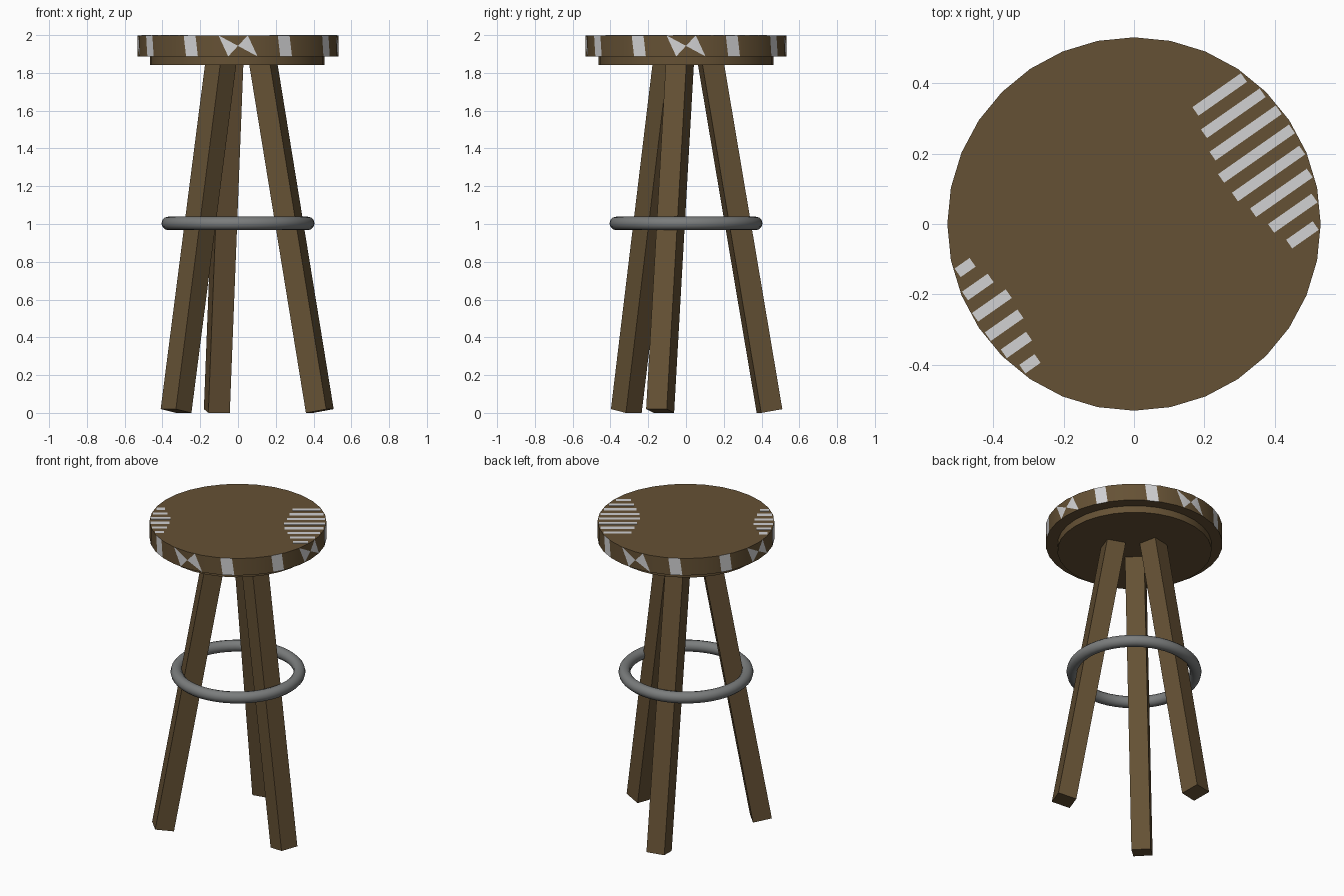
import bpy, bmesh, math
from mathutils import Vector, Matrix

if "Cube" in bpy.data.objects:
    bpy.data.objects.remove(bpy.data.objects["Cube"])


def material(name, rgb):
    m = bpy.data.materials.new(name)
    m.diffuse_color = (*rgb, 1)
    m.use_nodes = True
    m.node_tree.nodes["Principled BSDF"].inputs["Base Color"].default_value = m.diffuse_color
    return m


wood = material("brown wood", (0.131, 0.083, 0.035))
pale = material("pale grey", (0.64, 0.64, 0.65))
metal = material("grey metal", (0.195, 0.203, 0.203))


def finish(bm, name, mats, smooth=True):
    me = bpy.data.meshes.new(name)
    bm.to_mesh(me)
    bm.free()
    ob = bpy.data.objects.new(name, me)
    bpy.context.collection.objects.link(ob)
    for m in mats:
        me.materials.append(m)
    if smooth:
        bpy.ops.object.select_all(action='DESELECT')
        ob.select_set(True)
        bpy.context.view_layer.objects.active = ob
        bpy.ops.object.shade_smooth_by_angle(angle=math.radians(35))
    return ob


# Rim patches inside one facet, as (u, v) polygons; the flag marks pale ones
PLAIN = [(0, [(0, 0), (1, 0), (1, 1), (0, 1)])]
SLANT = [(0, [(0, 0), (.22, 0), (.08, 1), (0, 1)]),
         (1, [(.22, 0), (.90, 0), (.76, 1), (.08, 1)]),
         (0, [(.90, 0), (1, 0), (1, 1), (.76, 1)])]
BOW_LEFT = [(0, [(0, 0), (.5, 0), (0, 1)]),
            (1, [(.5, 0), (1, .5), (0, 1)]),
            (0, [(.5, 0), (1, 0), (1, .5)]),
            (0, [(1, .5), (1, 1), (0, 1)])]
BOW_RIGHT = [(p, [(1 - u, 1 - v) for u, v in poly]) for p, poly in BOW_LEFT]
PATTERN = {0: BOW_RIGHT, 2: SLANT, 5: SLANT, 7: BOW_LEFT}

# Seat: 32 facets, the patch pattern repeats every quarter turn
N, R, Z0, Z1 = 32, 0.531, 1.887, 1.999
corners = [Vector((R * math.cos(i * math.tau / N), R * math.sin(i * math.tau / N), 0))
           for i in range(N)]
bm = bmesh.new()
cache = {}


def rim_vert(i, u, v):
    key = (round((i + u) % N, 4), v)
    if key not in cache:
        co = corners[i].lerp(corners[(i + 1) % N], u)
        co.z = Z0 + (Z1 - Z0) * v
        cache[key] = bm.verts.new(co)
    return cache[key]


for i in range(N):
    for is_pale, poly in PATTERN.get(i % 8, PLAIN):
        f = bm.faces.new([rim_vert(i, u, v) for u, v in poly])
        f.material_index = is_pale
for v in (0, 1):
    loop = [cache[k] for k in sorted(k for k in cache if k[1] == v)]
    bm.faces.new(loop if v else loop[::-1])
finish(bm, "seat", [wood, pale])


# Worn pale streaks: thin plates running out to the seat edge
def streaks(name, angle, start, low, high, z, pitch=0.066, width=0.03):
    bm = bmesh.new()
    turn = Matrix.Rotation(math.radians(angle), 4, 'Z')
    for k in range(int((high - low) / pitch) + 1):
        t = low + k * pitch
        end = math.sqrt((R * 0.99) ** 2 - (abs(t) + width / 2) ** 2)
        begin = start + 0.25 * abs(t - (low + high) / 2)
        if end - begin < 0.02:
            continue
        bmesh.ops.create_cube(bm, size=1, matrix=turn
                              @ Matrix.Translation(((begin + end) / 2, t, z))
                              @ Matrix.Diagonal((end - begin, width, 0.002, 1)))
    finish(bm, name, [pale], smooth=False)


streaks("top_streaks_right", 35, 0.27, -0.30, 0.17, Z1)
streaks("top_streaks_left", 215, 0.40, -0.24, 0.20, Z1)

# Smaller support disc under the seat
bm = bmesh.new()
bmesh.ops.create_cone(bm, cap_ends=True, segments=32, radius1=0.463, radius2=0.463,
                      depth=Z0 - 1.842, matrix=Matrix.Translation((-0.004, 0, (Z0 + 1.842) / 2)))
finish(bm, "seat_support", [wood])

# Three splayed square legs: foot centre, centre under the seat, roll angle
legs = {
    "leg_right": ((0.433, -0.137), (0.132, -0.032), -20),
    "leg_back": ((-0.112, 0.442), (-0.04, 0.13), 102),
    "leg_left": ((-0.328, -0.316), (-0.09, -0.093), 224),
}
for name, (foot, head, roll) in legs.items():
    a, b = Vector((*foot, 0.01)), Vector((*head, 1.86))
    axis = (b - a).normalized()
    r = math.radians(roll)
    side = Vector((-math.sin(r), math.cos(r), 0))
    side = (side - axis * side.dot(axis)).normalized()
    rot = Matrix((side, axis.cross(side), axis)).transposed().to_4x4()
    bm = bmesh.new()
    bmesh.ops.create_cube(bm, size=1, matrix=Matrix.Translation((a + b) / 2) @ rot
                          @ Matrix.Diagonal((0.116, 0.116, (b - a).length, 1)))
    finish(bm, name, [wood], smooth=False)

# Round footrest ring
bpy.ops.mesh.primitive_torus_add(major_radius=0.369, minor_radius=0.036, major_segments=48,
                                 minor_segments=12, location=(0, 0, 1.003))
ring = bpy.context.object
ring.name = "footrest_ring"
ring.data.materials.append(metal)
bpy.ops.object.shade_smooth()
